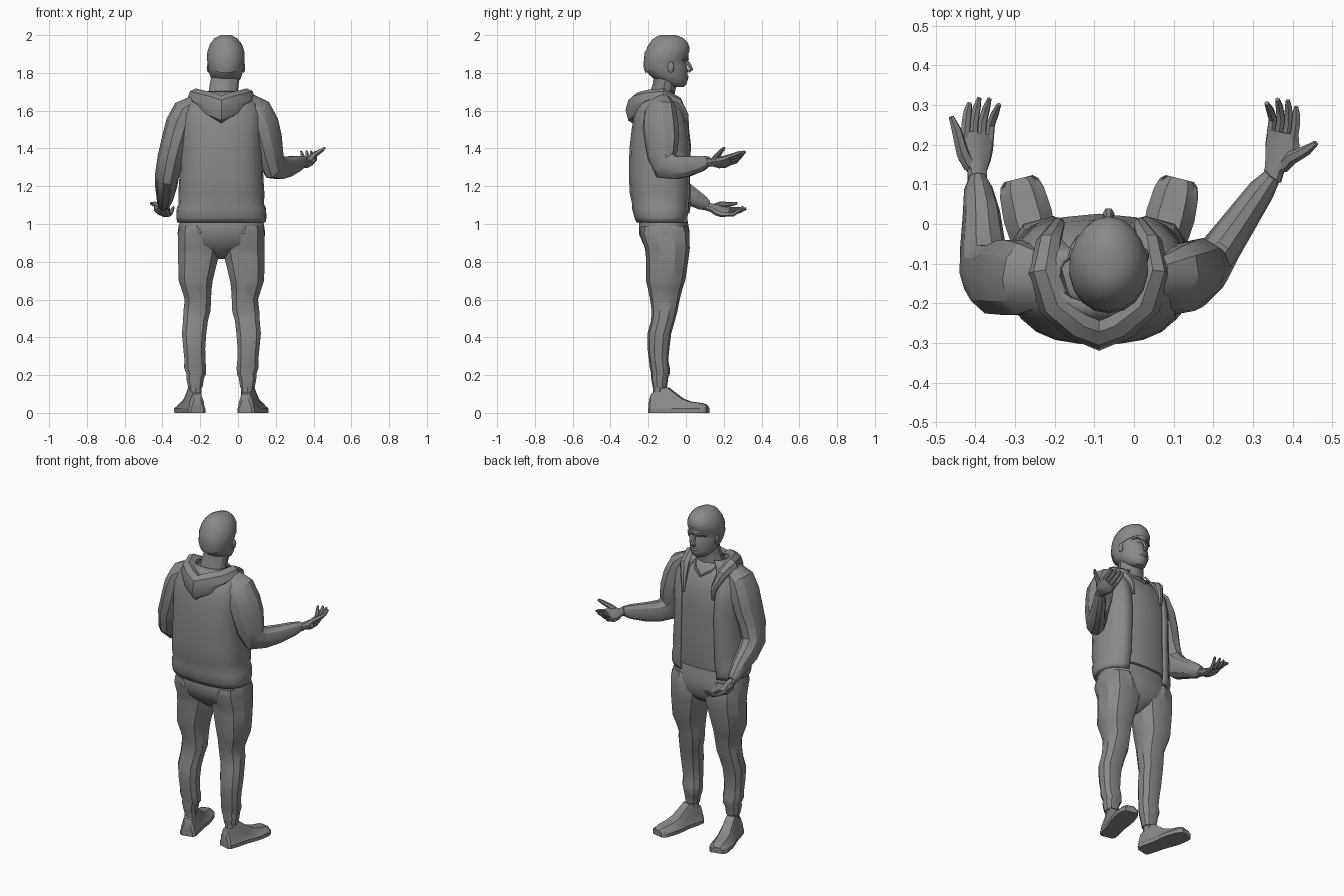
import bpy, bmesh, math
from mathutils import Vector as V

CX = -0.088  # body centre line
HX = -0.064  # head centre line


def skin(name, rings, closed=True, caps=True):
    """Bridge a list of point rings into one mesh object."""
    bm = bmesh.new()
    rows = [[bm.verts.new(p) for p in r] for r in rings]
    n = len(rows[0])
    for a, b in zip(rows, rows[1:]):
        for i in range(n if closed else n - 1):
            j = (i + 1) % n
            bm.faces.new((a[i], a[j], b[j], b[i]))
    if closed and caps:
        bm.faces.new(rows[0])
        bm.faces.new(rows[-1])
    bmesh.ops.recalc_face_normals(bm, faces=bm.faces)
    me = bpy.data.meshes.new(name)
    bm.to_mesh(me)
    bm.free()
    ob = bpy.data.objects.new(name, me)
    bpy.context.collection.objects.link(ob)
    return ob


def ring(cx, z, hw, yb, yf, n=14, p=2.0, gap=0, taper=0, tilt=0):
    """Horizontal superellipse; gap (degrees) leaves the +y side open."""
    pts = []
    for i in range(n):
        if gap:
            t = math.radians(90 + gap + (360 - 2 * gap) * i / (n - 1))
        else:
            t = math.radians(90 + 360 * i / n)
        c, s = math.cos(t), math.sin(t)
        x = math.copysign(abs(c) ** (2 / p), c) * hw * (1 - taper * max(0, s))
        y = math.copysign(abs(s) ** (2 / p), s) * (yf - yb) / 2
        pts.append(V((cx + x, (yb + yf) / 2 + y, z + tilt * s)))
    return pts


def tube(name, stations, ref, n=10):
    """Sweep ellipses (x, y, z, radius along ref, other radius) along a path."""
    ps = [V(s[:3]) for s in stations]
    rings = []
    for i, s in enumerate(stations):
        t = (ps[min(i + 1, len(ps) - 1)] - ps[max(i - 1, 0)]).normalized()
        a = V(ref)
        a = (a - t * a.dot(t)).normalized()
        b = t.cross(a)
        rings.append([ps[i] + a * s[3] * math.cos(k * math.tau / n)
                      + b * s[4] * math.sin(k * math.tau / n) for k in range(n)])
    return skin(name, rings)


def ball(name, loc, size):
    bpy.ops.mesh.primitive_uv_sphere_add(segments=10, ring_count=6, location=loc)
    ob = bpy.context.object
    ob.name, ob.scale = name, size
    return ob


# head, z / half width / back / front
head = [(1.725, .03, -.07, -.012), (1.738, .055, -.11, .002), (1.765, .077, -.165, .010),
        (1.79, .087, -.195, .008), (1.815, .093, -.214, .010), (1.84, .097, -.22, .004),
        (1.858, .098, -.222, -.002), (1.875, .098, -.223, .012), (1.91, .096, -.219, .012),
        (1.95, .08, -.19, -.015)]
skin("head", [ring(HX, z, w, b, f, 18, 2.1, taper=.22) for z, w, b, f in head])

# short hair cap, flush at the nape and stepped at the forehead
hair = [(1.85, .096, -.216, .012, .05), (1.875, .101, -.226, .018, .04), (1.91, .101, -.222, .019, .025),
        (1.95, .088, -.205, .008, .012), (1.982, .063, -.178, -.016, .004), (2.0, .028, -.14, -.055, 0)]
skin("hair", [ring(HX, z, w, b, f, 18, 2.1, taper=.14, tilt=t) for z, w, b, f, t in hair])

# face details
tube("nose", [(HX, .002, 1.868, .008, .008), (HX, .018, 1.84, .010, .012),
              (HX, .027, 1.82, .015, .014), (HX, .012, 1.806, .011, .008)], (1, 0, 0), 6)
ball("lips", (HX, .006, 1.778), (.024, .008, .008))
for sx in (-1, 1):
    ball("ear", (HX + sx * .093, -.08, 1.83), (.009, .018, .029))
    tube("brow", [(HX + sx * .012, .010, 1.873, .006, .006), (HX + sx * .04, .003, 1.878, .007, .007),
                  (HX + sx * .064, -.02, 1.87, .004, .004)], (0, 0, 1), 6)

# neck
tube("neck", [(CX, -.135, 1.60, .10, .08), (CX + .006, -.13, 1.67, .078, .066),
              (CX + .014, -.115, 1.73, .076, .062), (HX, -.105, 1.79, .074, .064)], (1, 0, 0), 12)

# shirt and its neckline band
shirt = [(1.055, .20, -.24, .018), (1.09, .20, -.25, .024), (1.25, .19, -.27, .022), (1.42, .19, -.27, .026),
         (1.54, .19, -.26, .012), (1.61, .165, -.24, -.015), (1.66, .12, -.21, -.045), (1.68, .08, -.19, -.065)]
skin("shirt", [ring(CX, z, w, b, f, 16, 2.6) for z, w, b, f in shirt])
tube("shirt_neckline", [(CX + x, y, z, .008, .008) for x, y, z in
     ((-.085, -.09, 1.69), (-.05, -.035, 1.645), (0, -.015, 1.615), (.05, -.035, 1.645), (.085, -.09, 1.69))],
     (0, 0, 1), 6)

# open jacket with hem band
jacket = [(1.01, .228, -.258, .006), (1.035, .233, -.268, .014), (1.085, .23, -.282, .02), (1.105, .22, -.28, .02),
          (1.16, .222, -.293, .025), (1.25, .216, -.298, .026), (1.40, .212, -.295, .028), (1.50, .215, -.283, .018),
          (1.58, .213, -.27, -.004), (1.635, .185, -.25, -.03), (1.675, .14, -.23, -.055), (1.70, .10, -.20, -.07)]
ob = skin("jacket", [ring(CX, z, w, b, f, 20, 2.6, gap=26) for z, w, b, f in jacket], closed=False)
mod = ob.modifiers.new("thickness", 'SOLIDIFY')
mod.thickness, mod.offset = .012, 0

# folded hood, running from one lapel round the back to the other
half = [(.098, .008, 1.50, .008, .01), (.105, -.005, 1.57, .022, .018), (.126, -.05, 1.64, .036, .034),
        (.135, -.12, 1.668, .05, .043), (.112, -.195, 1.652, .06, .047), (.058, -.245, 1.63, .07, .048)]
path = [(CX - x, *r) for x, *r in half] + [(CX, -.272, 1.602, .076, .048)] + [(CX + x, *r) for x, *r in half[::-1]]
tube("hood", path, (0, 0, 1), 8)

# sleeves
tube("right_sleeve", [(.05, -.14, 1.64, .045, .07), (.10, -.138, 1.60, .07, .094), (.13, -.135, 1.53, .08, .10),
     (.15, -.127, 1.45, .078, .098), (.17, -.124, 1.365, .066, .085), (.19, -.105, 1.308, .058, .083),
     (.225, -.055, 1.298, .049, .064), (.27, .01, 1.305, .042, .056), (.322, .085, 1.322, .034, .042),
     (.35, .122, 1.333, .022, .026)], (.86, -.5, 0), 10)
tube("left_sleeve", [(-.225, -.14, 1.64, .045, .07), (-.275, -.138, 1.60, .07, .094), (-.303, -.135, 1.53, .08, .10),
     (-.325, -.135, 1.45, .078, .098), (-.355, -.14, 1.345, .072, .09), (-.377, -.12, 1.25, .064, .08),
     (-.381, -.06, 1.195, .058, .068), (-.385, .03, 1.145, .047, .052), (-.393, .09, 1.11, .036, .04),
     (-.395, .118, 1.097, .022, .026)], (1, 0, 0), 10)


def hand(side, wrist, f, s, sign, thumb):
    """Open hand: f = finger direction, s = thumb direction, palm normal up."""
    f = V(f).normalized()
    s = V(s)
    s = (s - f * s.dot(f)).normalized()
    n = s.cross(f) * sign
    w = V(wrist)

    def part(name, pts, k):
        tube(side + name, [(*(w + s * a + f * b + n * c), r, q) for a, b, c, r, q in pts], s, k)

    part("palm", [(0, -.02, 0, .025, .022), (0, .01, -.002, .027, .022), (.004, .04, -.012, .045, .027),
                  (.002, .075, -.014, .05, .024), (0, .108, -.008, .045, .016)], 10)
    for i, (a, length, curl) in enumerate(((.034, .08, .010), (.012, .092, .022), (-.011, .09, .036), (-.033, .075, .050))):
        part("finger_%d" % (i + 1), [(a, .09, -.008, .0125, .012), (a, .10 + length * .4, -.003, .0125, .011),
             (a, .10 + length * .75, curl * .45, .011, .010), (a * .95, .10 + length, curl, .006, .006)], 6)
    ta, tb, tc = thumb
    part("thumb", [(.018, .02, -.006, .018, .017), (.045, .05, .004, .017, .015),
                   (ta * .8, tb * .78, tc * .7, .013, .012), (ta, tb, tc, .007, .007)], 6)


hand("right_", (.352, .13, 1.328), (.2, 1, .17), (.88, -.15, .5), 1, (.108, .105, .008))
hand("left_", (-.395, .125, 1.09), (.03, 1, -.18), (-.9, 0, .42), -1, (.083, .138, .012))

# trousers: seat
seat = [(1.07, .19, -.235, .0), (1.0, .225, -.25, .012), (.95, .232, -.25, .02), (.89, .222, -.225, .012),
        (.85, .12, -.185, -.01), (.815, .03, -.14, -.06)]
skin("trouser_seat", [ring(CX, z, w, b, f, 16, 2.4) for z, w, b, f in seat])

# trouser legs: z, inner x, outer x, back y, front y
leg = [(.99, .04, .222, -.235, .005), (.95, .01, .234, -.245, .019), (.87, .002, .234, -.217, .02),
       (.82, .012, .234, -.212, .014), (.70, .042, .230, -.212, -.004), (.66, .048, .216, -.202, -.018),
       (.60, .052, .197, -.19, -.033), (.54, .054, .204, -.182, -.045), (.49, .068, .206, -.185, -.058),
       (.42, .077, .212, -.204, -.078), (.34, .083, .204, -.204, -.088), (.28, .082, .198, -.196, -.094),
       (.24, .078, .20, -.192, -.086), (.205, .080, .187, -.184, -.086), (.185, .09, .188, -.185, -.094),
       (.135, .098, .178, -.176, -.10)]
# shoe sections: distance from heel, half width, height
shoe = [(0, .034, .07), (.012, .046, .10), (.05, .050, .125), (.10, .050, .135), (.135, .052, .108),
        (.18, .058, .075), (.22, .061, .06), (.28, .056, .052), (.305, .048, .045), (.316, .036, .034)]
ang = math.radians(14)
for sx, side in ((-1, "left_"), (1, "right_")):
    skin(side + "trouser_leg", [ring(CX + sx * (i + o) / 2, z, (o - i) / 2, b, f, 10, 2.3)
                                for z, i, o, b, f in leg])
    tube(side + "ankle", [(CX + sx * .138, -.14, z, .034, .034) for z in (.07, .17)], (1, 0, 0), 8)
    rings = []
    for d, w, h in shoe:
        sect = [(-w, 0), (w, 0), (w * 1.02, .022), (w * .93, .028), (w * .82, h * .6), (w * .5, h),
                (-w * .5, h), (-w * .82, h * .6), (-w * .93, .028), (-w * 1.02, .022)]
        rings.append([V((CX + sx * (.127 + d * math.sin(ang) + u * math.cos(ang)),
                         -.192 + d * math.cos(ang) - u * math.sin(ang), v)) for u, v in sect])
    skin(side + "shoe", rings)

# dark grey finish, smooth shading with sharp creases
grey = bpy.data.materials.new("dark_grey")
grey.diffuse_color = (.25, .25, .25, 1)
for ob in bpy.data.objects:
    ob.data.materials.append(grey)
bpy.ops.object.select_all(action='SELECT')
bpy.context.view_layer.objects.active = bpy.data.objects["head"]
bpy.ops.object.shade_smooth_by_angle(angle=math.radians(32))
